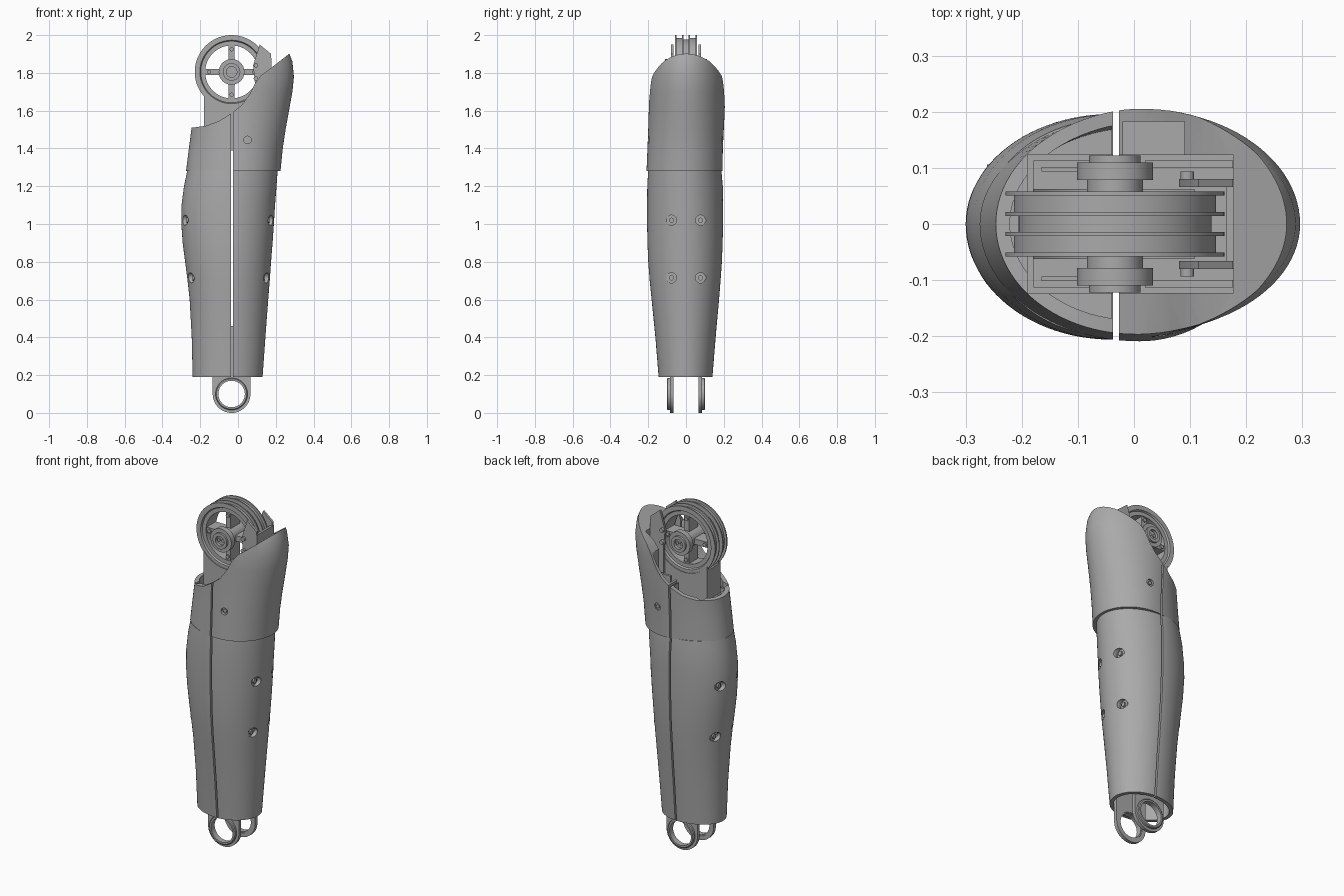
import bpy, bmesh
from math import sin, cos, pi, sqrt, radians
from mathutils import Vector

if "Cube" in bpy.data.objects:
    bpy.data.objects.remove(bpy.data.objects["Cube"])

grey = bpy.data.materials.new("plain grey")
grey.use_nodes = True
grey.diffuse_color = (0.4, 0.4, 0.4, 1)
for node in grey.node_tree.nodes:
    if node.type == 'BSDF_PRINCIPLED':
        node.inputs["Base Color"].default_value = (0.4, 0.4, 0.4, 1)

parts = []


def finish(name, bm):
    bmesh.ops.recalc_face_normals(bm, faces=bm.faces)
    mesh = bpy.data.meshes.new(name)
    bm.to_mesh(mesh)
    bm.free()
    mesh.materials.append(grey)
    ob = bpy.data.objects.new(name, mesh)
    bpy.context.scene.collection.objects.link(ob)
    parts.append(ob)
    return ob


def loft(name, rings, closed=False):
    """Skin a list of equal-length rings; cap the ends unless closed."""
    bm = bmesh.new()
    loops = [[bm.verts.new(p) for p in ring] for ring in rings]
    n = len(loops[0])
    pairs = list(zip(loops, loops[1:]))
    if closed:
        pairs.append((loops[-1], loops[0]))
    else:
        bm.faces.new(loops[0])
        bm.faces.new(loops[-1])
    for a, b in pairs:
        for i in range(n):
            j = (i + 1) % n
            bm.faces.new((a[i], a[j], b[j], b[i]))
    return finish(name, bm)


def lathe(name, profile, cx, cz, closed=False, n=64):
    """Spin (radius, y) points about an axis along y."""
    turn = [2 * pi * i / n for i in range(n)]
    return loft(name, [[(cx + r * cos(t), y, cz + r * sin(t)) for t in turn]
                       for r, y in profile], closed)


def cylinder(name, start, end, r, n=24):
    start, end = Vector(start), Vector(end)
    q = (end - start).to_track_quat('Z', 'Y')
    return loft(name, [[p + q @ Vector((r * cos(2 * pi * i / n), r * sin(2 * pi * i / n), 0))
                        for i in range(n)] for p in (start, end)])


def prism(name, outline, y0, y1):
    """Extrude an (x, z) outline along y."""
    return loft(name, [[(x, y, z) for x, z in outline] for y in (y0, y1)])


def box(name, x0, x1, y0, y1, z0, z1):
    return prism(name, [(x0, z0), (x1, z0), (x1, z1), (x0, z1)], y0, y1)


def cut(ob, cutters):
    for c in cutters:
        c.hide_render = True
        mod = ob.modifiers.new("cut", 'BOOLEAN')
        mod.operation, mod.solver, mod.object = 'DIFFERENCE', 'EXACT', c
    bpy.context.view_layer.update()
    dg = bpy.context.evaluated_depsgraph_get()
    mesh = bpy.data.meshes.new_from_object(ob.evaluated_get(dg))
    ob.modifiers.clear()
    ob.data = mesh
    for c in cutters:
        parts.remove(c)
        bpy.data.objects.remove(c)


def section(rows, z):
    for a, b in zip(rows, rows[1:]):
        if z <= b[0]:
            f = (z - a[0]) / (b[0] - a[0])
            return [p + (q - p) * f for p, q in zip(a, b)]
    return rows[-1]


def egg(row, mid, inset=0, n=96):
    z, x0, x1, front, back = row
    ring = []
    for i in range(n):
        c, s = cos(2 * pi * i / n), sin(2 * pi * i / n)
        a = (x1 - mid if c > 0 else mid - x0) - inset
        b = (back if s > 0 else front) - inset
        ring.append((mid + a * c, b * s, z))
    return ring


# Shell sections: height, left edge, right edge, front depth, back depth
calf = [(0.19, -.24, .13, .145, .14), (0.4, -.245, .145, .162, .157),
        (0.6, -.256, .16, .182, .175), (0.7, -.267, .168, .192, .183),
        (0.8, -.28, .175, .2, .19), (0.9, -.293, .183, .204, .194),
        (1.0, -.3, .19, .206, .196), (1.1, -.299, .196, .206, .196),
        (1.2, -.286, .204, .205, .195), (1.285, -.268, .21, .2, .187)]
knee = [(1.28, -.275, .225, .209, .193), (1.4, -.26, .237, .204, .195),
        (1.5, -.247, .252, .2, .2), (1.6, -.24, .27, .197, .205),
        (1.7, -.235, .288, .195, .206), (1.78, -.23, .296, .193, .205),
        (1.86, -.23, .288, .18, .19), (1.92, -.23, .265, .16, .17)]
SPLIT = -0.032


def slit():
    return box("slit_cutter", SPLIT - .005, SPLIT + .005, -.4, .4, 0, 1.75)


# Lower shell: thin, split in two, with recessed screws
lower = loft("lower_shell", [egg(r, -.04) for r in calf]
             + [egg(r, -.04, .022) for r in reversed(calf)], True)
cutters = [slit()]
for z in (0.715, 1.02):
    _, x0, x1, front, back = section(calf, z)
    for y in (-.077, .077):
        k = sqrt(1 - (y / (front if y < 0 else back)) ** 2)
        for side, edge in ((1, x1), (-1, x0)):
            x = -.04 + (edge + .04) * k
            cutters.append(cylinder("hole_cutter", (x - side * .06, y, z), (x + side * .06, y, z), .027))
            cylinder("screw_seat", (x - side * .05, y, z), (x - side * .017, y, z), .029)
            cylinder("screw_head", (x - side * .02, y, z), (x - side * .009, y, z), .014, 12)
cut(lower, cutters)

# Upper shell: solid body, scooped top, pocket for the wheel
rim = [(-.5, 1.505), (-.24, 1.51), (-.17, 1.52), (-.1, 1.545), (-.03, 1.59), (.02, 1.63),
       (.06, 1.685), (.09, 1.745), (.12, 1.785), (.18, 1.83), (.27, 1.9), (.5, 2.08)]
upper = loft("upper_shell", [egg(r, .01) for r in knee])
left_rows = [section(knee, z) for z in (1.44, 1.5, 1.6)]
hollow = loft("hollow_cutter", [egg(r, .01, .025) for r in left_rows])
cut(hollow, [box("half_cutter", -.04, .5, -.5, .5, 1.3, 1.8)])
cutters = [prism("scoop_cutter", rim + [(.5, 2.3), (-.5, 2.3)], -.5, .5), hollow,
           box("pocket_cutter", -.19, .177, -.123, .123, 1.4, 2.1),
           box("recess_cutter", -.02, .09, .1, .183, 1.5, 2.1), slit()]
for side in (-1, 1):
    cutters.append(cylinder("hole_cutter", (.05, side * .185, 1.445), (.05, side * .3, 1.445), .02))
    cylinder("screw_head", (.05, side * .15, 1.445), (.05, side * .192, 1.445), .011, 12)
cut(upper, cutters)

# Pocket frame around the wheel
box("frame_end", -.19, -.178, -.123, .123, 1.39, 1.49)
for s in (-1, 1):
    for name, x0, x1, a, b, top in (("frame_rail_left", -.19, -.045, .113, .124, 1.49),
                                    ("frame_rail_inner", -.165, -.1, .094, .102, 1.47),
                                    ("frame_rail_right", .02, .176, .1, .113, 1.6)):
        box(name, x0, x1, min(s * a, s * b), max(s * a, s * b), 1.39, top)

# Double-grooved wheel
CX, CZ = -.034, 1.805
half = [(.14, .048), (.163, .048), (.168, .058), (.195, .058), (.195, .051),
        (.18, .051), (.18, .021), (.195, .021), (.195, .014), (.172, .014)]
lathe("wheel_rim", half + [(r, -y) for r, y in reversed(half)], CX, CZ, True, 96)
hub = [(.028, .105), (.028, .122), (.046, .122), (.046, .11), (.068, .11),
       (.068, .078), (.05, .078)]
lathe("wheel_hub", hub + [(r, -y) for r, y in reversed(hub)], CX, CZ)
for i in range(4):
    dx, dz = round(cos(i * pi / 2)), round(sin(i * pi / 2))
    xs = sorted((CX + dx * .04 - dz * .016, CX + dx * .145 + dz * .016))
    zs = sorted((CZ + dz * .04 - dx * .016, CZ + dz * .145 + dx * .016))
    box("wheel_spoke", *xs, -.042, .042, *zs)
    x, z = CX + dx * .12, CZ + dz * .12
    cylinder("spoke_bolt", (x, -.05, z), (x, .05, z), .011, 12)
for dx in (-.013, .013):
    cylinder("axle_pin", (CX + dx, -.112, CZ), (CX + dx, .112, CZ), .009, 12)

# Bracket beside the wheel and cradle below it
arc = [(CX + .188 * cos(t), CZ + .188 * sin(t))
       for t in (radians(219 + 10 * i) for i in range(11))]
for s in (-1, 1):
    prism("bracket_plate", [(.09, 1.39), (.176, 1.39), (.176, 1.9), (.115, 1.95),
                            (.08, 1.84), (.09, 1.74)], s * .066, s * .08)
    prism("cradle_plate", [(-.18, 1.39), (.085, 1.39)] + arc[::-1], s * .045, s * .062)
    for z in (1.77, 1.84):
        cylinder("bracket_bolt", (.095, s * .075, z), (.095, s * .094, z), .012, 16)
box("bracket_back", .164, .178, -.08, .08, 1.39, 1.88)
box("cradle_web", -.18, -.165, -.05, .05, 1.39, 1.665)

# Ankle yoke: two arms, each with a bearing ring
AZ = 0.1
foot = [(CX + .1 * cos(t), AZ + .1 * sin(t)) for t in (pi + pi * i / 32 for i in range(33))]
for s in (-1, 1):
    arm = prism("ankle_arm", foot + [(CX + .1, .46), (CX - .1, .46)], s * .065, s * .086)
    cut(arm, [cylinder("bore_cutter", (CX, s * .04, AZ), (CX, s * .12, AZ), .076, 64)])
    lathe("ankle_ring", [(.07, s * .068), (.077, s * .068), (.077, s * .084), (.085, s * .084),
                         (.085, s * .097), (.08, s * .101), (.07, s * .101)], CX, AZ, True)

# Smooth the rounded faces, keep the edges crisp
bpy.ops.object.select_all(action='DESELECT')
for ob in parts:
    ob.select_set(True)
bpy.context.view_layer.objects.active = parts[0]
bpy.ops.object.shade_smooth_by_angle(angle=radians(30))
